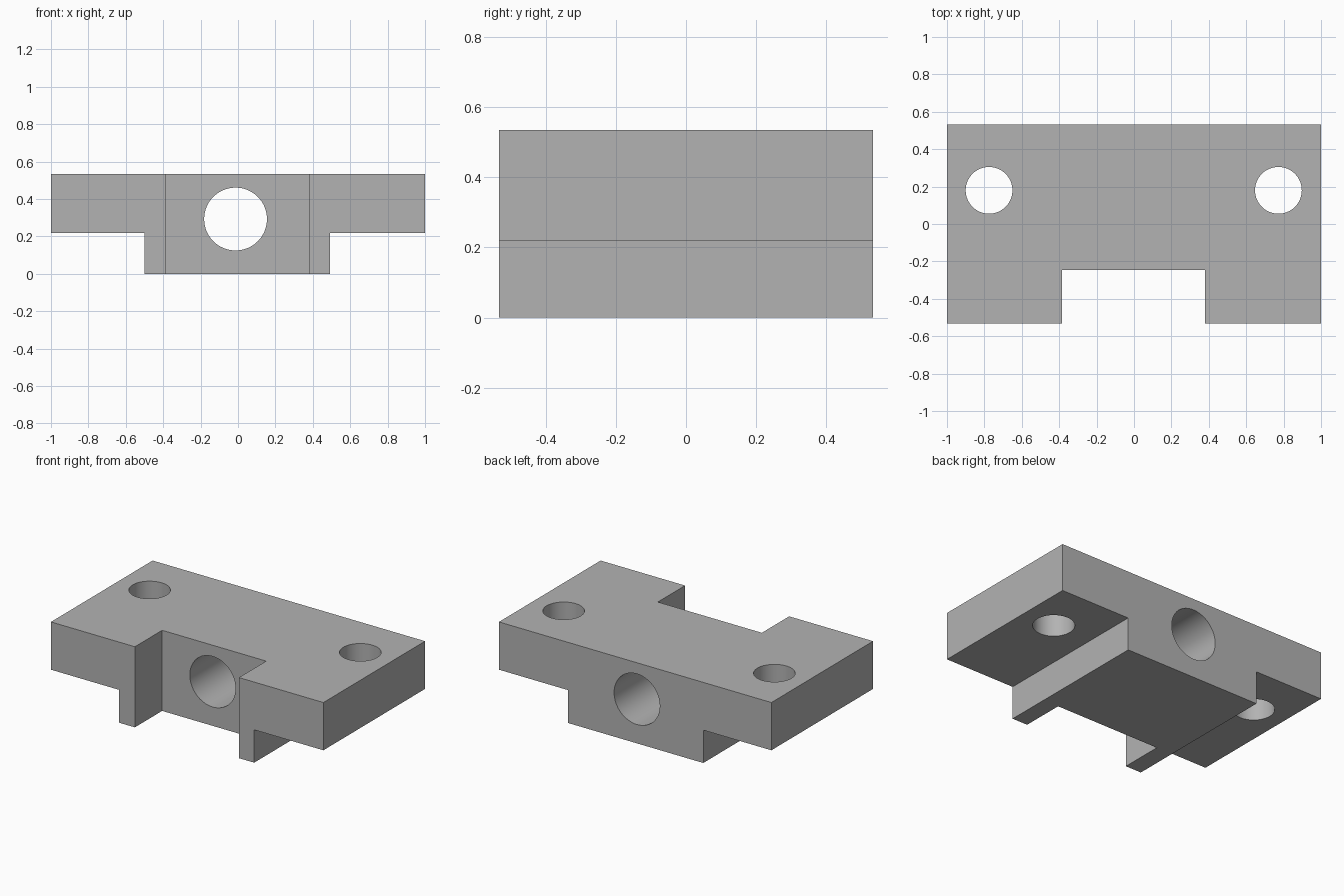
import bpy
import bmesh
import math

old = bpy.data.objects.get("Cube")
if old:
    bpy.data.objects.remove(old, do_unlink=True)

HALF_DEPTH = 0.533
TOP = 0.535
STEP = 0.218

# Single grey material
grey = bpy.data.materials.new("plain_grey")
grey.use_nodes = True
colour = (0.45, 0.45, 0.45, 1)
grey.diffuse_color = colour
grey.node_tree.nodes["Principled BSDF"].inputs["Base Color"].default_value = colour


def add_object(name, bm):
    bmesh.ops.recalc_face_normals(bm, faces=bm.faces)
    mesh = bpy.data.meshes.new(name)
    bm.to_mesh(mesh)
    bm.free()
    obj = bpy.data.objects.new(name, mesh)
    obj.data.materials.append(grey)
    bpy.context.collection.objects.link(obj)
    return obj


def extrude_profile(name, points, y0, y1):
    """Extrude an (x, z) outline along y."""
    bm = bmesh.new()
    face = bm.faces.new([bm.verts.new((x, y0, z)) for x, z in points])
    out = bmesh.ops.extrude_face_region(bm, geom=[face])
    moved = [v for v in out["geom"] if isinstance(v, bmesh.types.BMVert)]
    bmesh.ops.translate(bm, verts=moved, vec=(0, y1 - y0, 0))
    return add_object(name, bm)


def cylinder_cutter(name, radius, length, location, tilt=0):
    bm = bmesh.new()
    bmesh.ops.create_cone(bm, cap_ends=True, segments=64, radius1=radius,
                          radius2=radius, depth=length)
    obj = add_object(name, bm)
    obj.location = location
    obj.rotation_euler.x = tilt
    return obj


# T-shaped block: wide flange over a narrower stem
block = extrude_profile("mounting_block", [
    (-0.5, 0), (0.492, 0), (0.492, STEP), (1, STEP),
    (1, TOP), (-1, TOP), (-1, STEP), (-0.5, STEP)], -HALF_DEPTH, HALF_DEPTH)

# Front notch, through bore and two mounting holes
cutters = [
    extrude_profile("notch_cutter", [(-0.384, -1), (0.38, -1), (0.38, 1), (-0.384, 1)],
                    -1, -0.247),
    cylinder_cutter("bore_cutter", 0.168, 3, (-0.013, 0, 0.293), math.pi / 2),
]
for side, x in (("right", -0.775), ("left", 0.772)):
    cutters.append(cylinder_cutter(side + "_hole_cutter", 0.125, 2, (x, 0.18, 0.4)))

bpy.ops.object.select_all(action="DESELECT")
bpy.context.view_layer.objects.active = block
block.select_set(True)
for cutter in cutters:
    cutter.hide_render = True
    cut = block.modifiers.new(cutter.name, "BOOLEAN")
    cut.operation = "DIFFERENCE"
    cut.solver = "EXACT"
    cut.object = cutter
    bpy.ops.object.modifier_apply(modifier=cut.name)
    bpy.data.objects.remove(cutter, do_unlink=True)

# Smooth bores, crisp edges
bpy.ops.object.shade_smooth_by_angle(angle=math.radians(30))
